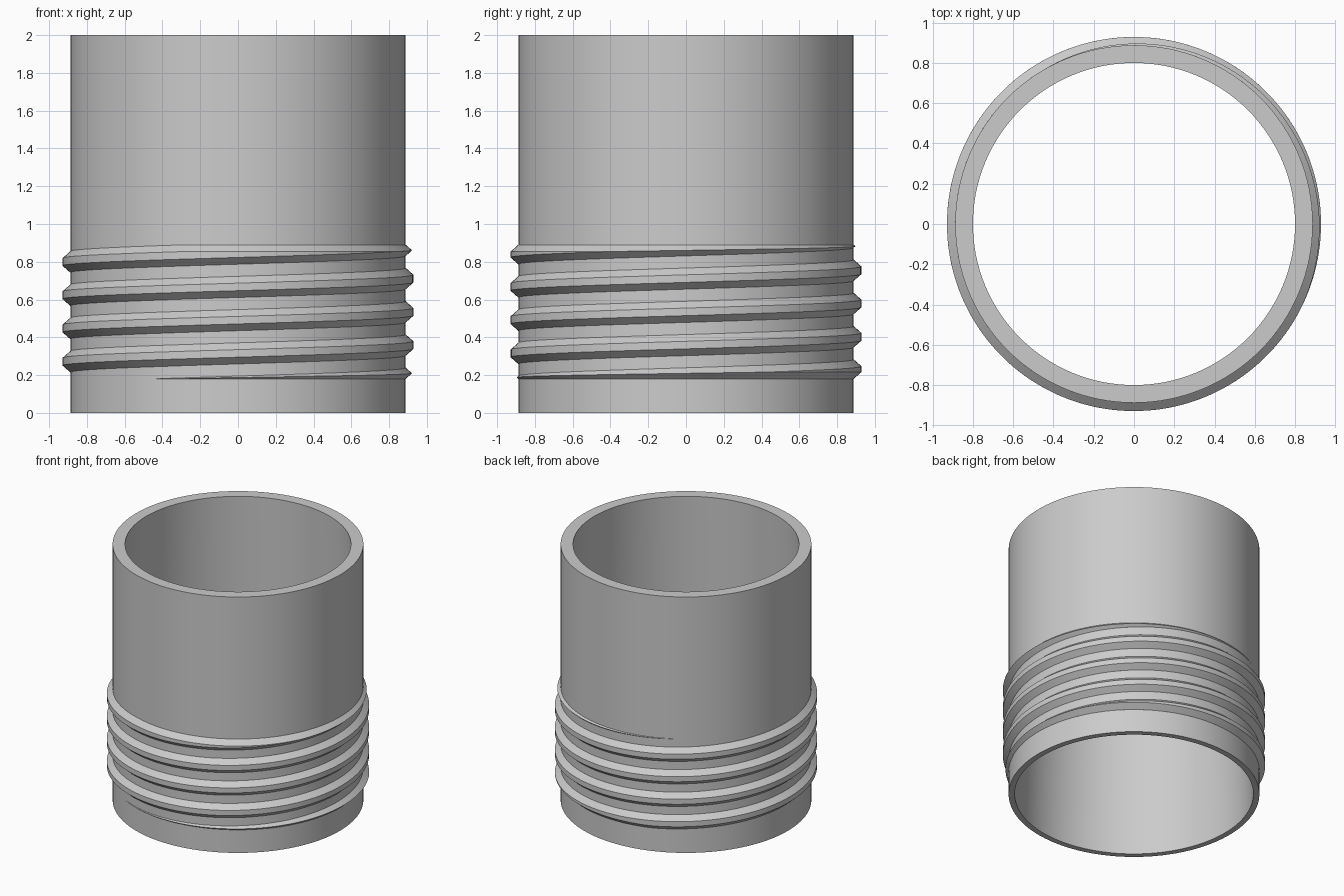
import bpy
import bmesh
from math import cos, sin, pi, radians

cube = bpy.data.objects.get("Cube")
if cube:
    bpy.data.objects.remove(cube, do_unlink=True)

SEGMENTS = 128
OUTER = 0.888          # outer wall radius
TOP_BORE = 0.80        # inner radius at the top rim
BOTTOM_BORE = 0.845    # inner radius at the bottom rim
CREST = 0.041          # thread height above the wall
HALF_ROOT = 0.056
FLANK = 0.036          # vertical rise of one thread flank
PITCH = 0.176
MIDDLE = 0.535
LOW, HIGH = 0.18, 0.89  # thread is cut flat at these heights

grey = bpy.data.materials.new("plain grey")
grey.use_nodes = True
colour = (0.6, 0.6, 0.6, 1)
grey.diffuse_color = colour
grey.node_tree.nodes["Principled BSDF"].inputs["Base Color"].default_value = colour


def ring_point(bm, radius, angle, z):
    return bm.verts.new((radius * cos(angle), radius * sin(angle), z))


def bridge(bm, a, b):
    """Join two closed cross-sections with quads."""
    n = len(a)
    for i in range(n):
        j = (i + 1) % n
        bm.faces.new((a[i], b[i], b[j], a[j]))


def finish(bm, name):
    bmesh.ops.recalc_face_normals(bm, faces=bm.faces)
    mesh = bpy.data.meshes.new(name)
    bm.to_mesh(mesh)
    bm.free()
    mesh.materials.append(grey)
    obj = bpy.data.objects.new(name, mesh)
    bpy.context.collection.objects.link(obj)
    bpy.ops.object.select_all(action="DESELECT")
    obj.select_set(True)
    bpy.context.view_layer.objects.active = obj
    bpy.ops.object.shade_smooth_by_angle(angle=radians(25))
    return obj


# Open tube with a slightly tapered bore
bm = bmesh.new()
wall = [(OUTER, 0), (OUTER, 2), (TOP_BORE, 2), (BOTTOM_BORE, 0)]
rings = [[ring_point(bm, r, 2 * pi * i / SEGMENTS, z) for r, z in wall]
         for i in range(SEGMENTS)]
for i in range(SEGMENTS):
    bridge(bm, rings[i], rings[(i + 1) % SEGMENTS])
finish(bm, "tube_wall")

# Right-handed screw thread, running out to nothing at both ends
bm = bmesh.new()
half_turns = (HIGH - LOW) / 2 / PITCH + HALF_ROOT / PITCH
steps = int(2 * half_turns * SEGMENTS)
sections = []
for i in range(steps + 1):
    turn = half_turns * (2 * i / steps - 1)
    centre = MIDDLE + PITCH * turn
    bottom = max(LOW, centre - HALF_ROOT)
    top = min(HIGH, centre + HALF_ROOT)
    rise = min(FLANK, (top - bottom) / 2)
    crest = OUTER + CREST * rise / FLANK
    root = OUTER - 0.01
    profile = [(root, bottom), (OUTER, bottom), (crest, bottom + rise),
               (crest, top - rise), (OUTER, top), (root, top)]
    sections.append([ring_point(bm, r, 2 * pi * turn, z) for r, z in profile])
for a, b in zip(sections, sections[1:]):
    bridge(bm, a, b)
bm.faces.new(sections[0])
bm.faces.new(sections[-1])
bmesh.ops.remove_doubles(bm, verts=bm.verts, dist=0.00001)
finish(bm, "screw_thread")
